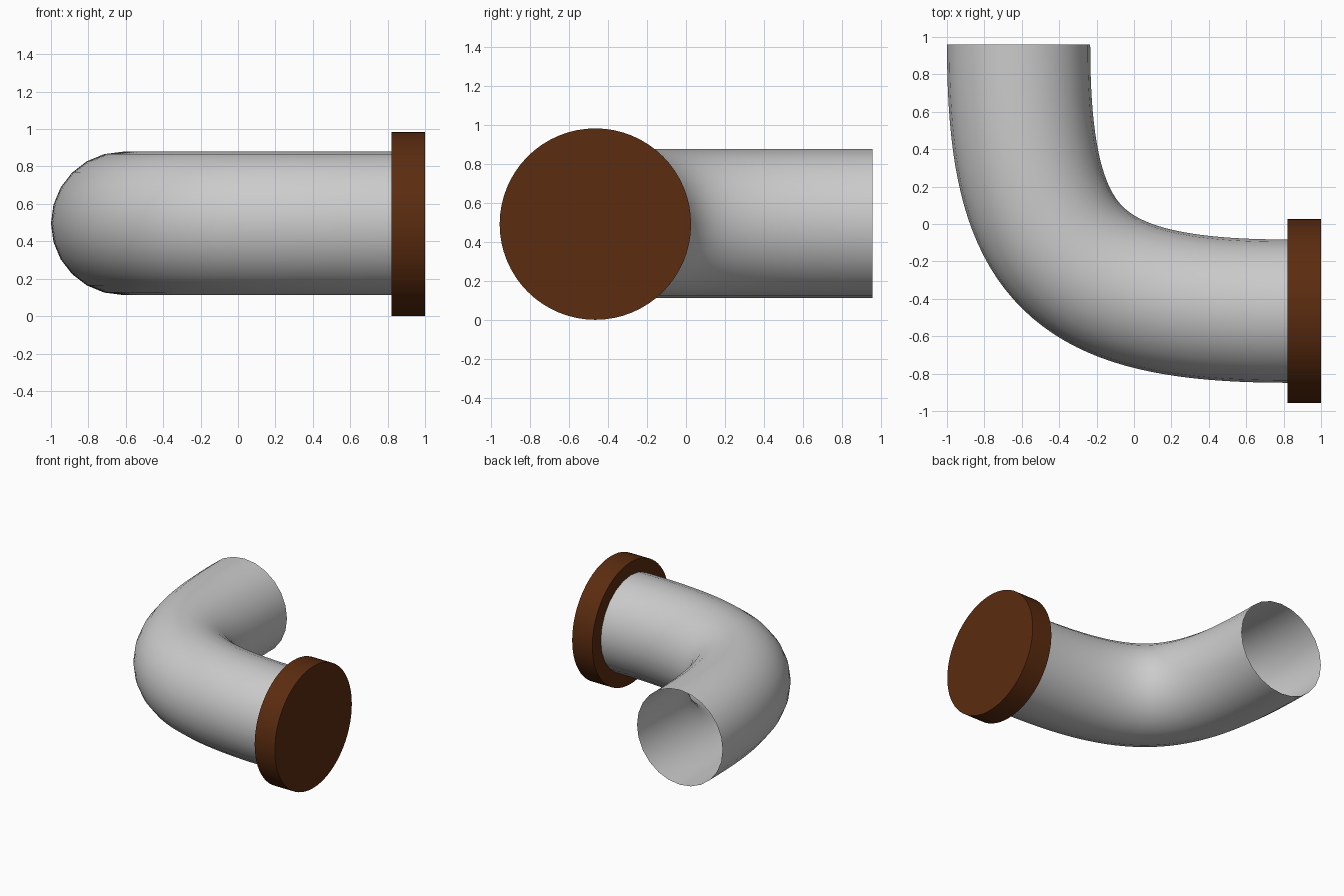
import bpy, math

if "Cube" in bpy.data.objects:
    bpy.data.objects.remove(bpy.data.objects["Cube"])

CY, CZ = -0.466, 0.492          # axis of the flanged end
PX, R = -0.617, 0.383           # axis of the open end, pipe radius
X_END, Y_END = 0.83, 0.96
K = 0.80                        # handle length as a share of each leg

# Bent open pipe: one bezier elbow with a round bevel
curve = bpy.data.curves.new("elbow_pipe", "CURVE")
curve.dimensions = "3D"
curve.resolution_u = 40
curve.bevel_depth = R
curve.bevel_resolution = 10     # 24 sides
curve.use_fill_caps = False
spline = curve.splines.new("BEZIER")
spline.bezier_points.add(1)
a, b = spline.bezier_points
for p in (a, b):
    p.handle_left_type = p.handle_right_type = "FREE"
dy, dx = (Y_END - CY) * K, (X_END - PX) * K
a.co = (PX, Y_END, CZ + 0.004)
a.handle_left = (PX, Y_END + dy, CZ + 0.004)
a.handle_right = (PX, Y_END - dy, CZ + 0.004)
b.co = (X_END, CY, CZ + 0.004)
b.handle_left = (X_END - dx, CY, CZ + 0.004)
b.handle_right = (X_END + dx, CY, CZ + 0.004)
pipe = bpy.data.objects.new("elbow_pipe", curve)
bpy.context.collection.objects.link(pipe)
bpy.context.view_layer.objects.active = pipe
pipe.select_set(True)
bpy.ops.object.convert(target="MESH")
bpy.ops.object.shade_smooth_by_angle(angle=math.radians(40))

# Brown end flange
bpy.ops.mesh.primitive_cylinder_add(
    vertices=64, radius=CZ, depth=0.18,
    location=(0.91, CY, CZ), rotation=(0, math.pi / 2, 0))
flange = bpy.context.object
flange.name = "end_flange"
bpy.ops.object.shade_smooth_by_angle(angle=math.radians(40))
brown = bpy.data.materials.new("brown")
brown.diffuse_color = (0.105, 0.025, 0.005, 1)
brown.use_nodes = True
brown.node_tree.nodes["Principled BSDF"].inputs["Base Color"].default_value = brown.diffuse_color
flange.data.materials.append(brown)
